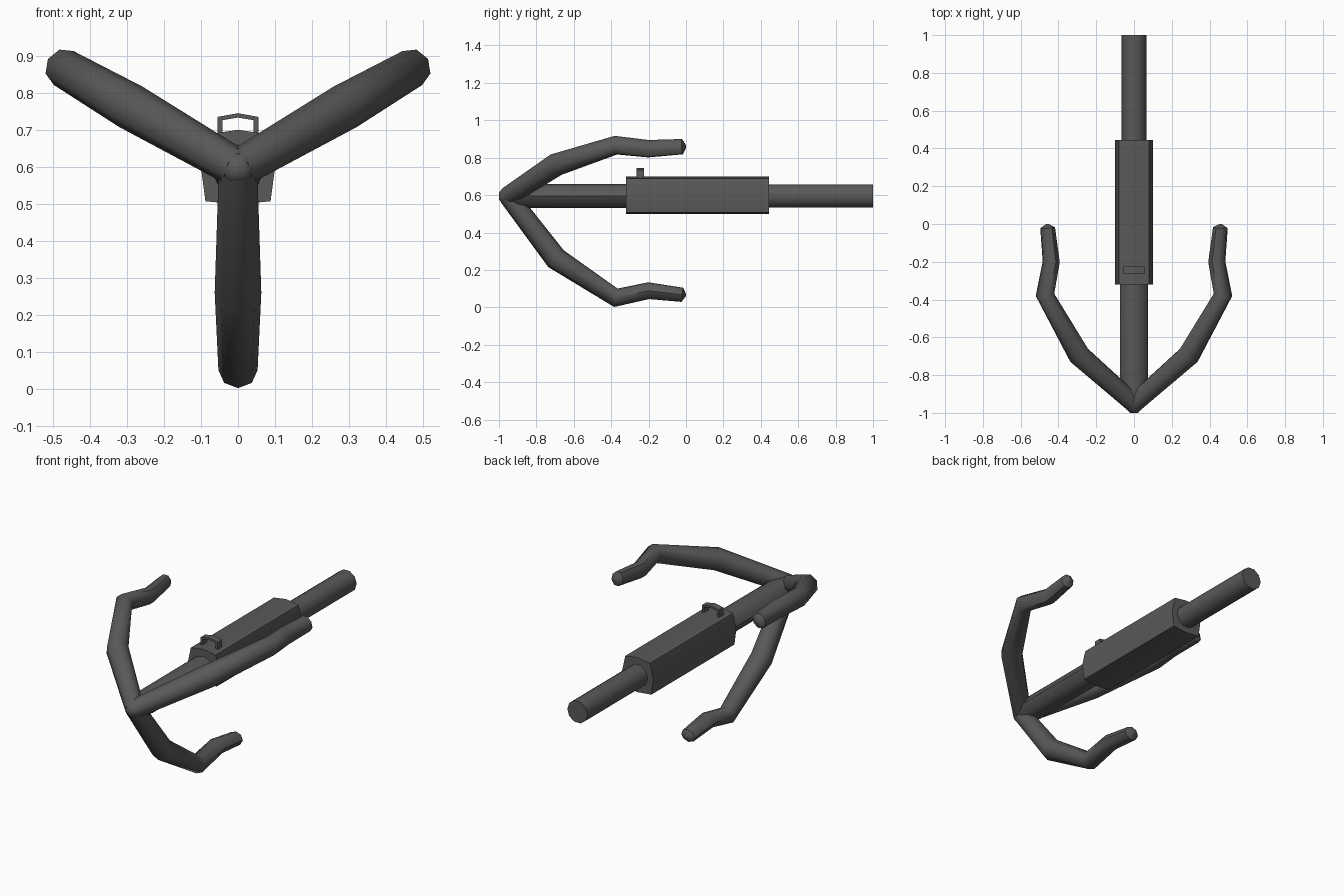
import bpy, bmesh, math
from mathutils import Vector

if "Cube" in bpy.data.objects:
    bpy.data.objects.remove(bpy.data.objects["Cube"])

CZ = 0.595  # height of the central axis

steel = bpy.data.materials.new("dark_steel")
steel.diffuse_color = (0.1, 0.1, 0.1, 1)
steel.use_nodes = True
steel.node_tree.nodes["Principled BSDF"].inputs["Base Color"].default_value = steel.diffuse_color


def loft(name, rings, smooth=None):
    """Skin a closed solid over a list of equal-length rings."""
    bm = bmesh.new()
    loops = [[bm.verts.new(p) for p in r] for r in rings]
    n = len(loops[0])
    for a, b in zip(loops, loops[1:]):
        for i in range(n):
            j = (i + 1) % n
            bm.faces.new((a[i], a[j], b[j], b[i]))
    bm.faces.new(loops[0])
    bm.faces.new(loops[-1])
    bmesh.ops.recalc_face_normals(bm, faces=bm.faces)
    me = bpy.data.meshes.new(name)
    bm.to_mesh(me)
    bm.free()
    me.materials.append(steel)
    ob = bpy.data.objects.new(name, me)
    bpy.context.collection.objects.link(ob)
    if smooth:
        bpy.ops.object.select_all(action='DESELECT')
        ob.select_set(True)
        bpy.context.view_layer.objects.active = ob
        bpy.ops.object.shade_smooth_by_angle(angle=math.radians(smooth))
    return ob


def ellipse(y, rx, rz, n=8):
    return [(rx * math.cos(2 * math.pi * i / n), y, CZ + rz * math.sin(2 * math.pi * i / n))
            for i in range(n)]


# Shaft: front and rear lengths
loft("front_shaft", [ellipse(-0.95, 0.06, 0.055), ellipse(-0.86, 0.075, 0.063),
                     ellipse(-0.3, 0.075, 0.065)], 50)
loft("rear_shaft", [ellipse(0.4, 0.065, 0.065, 10), ellipse(1.0, 0.065, 0.065, 10)], 50)

# Body: bulged square section
half = [(0.0, 0.7), (0.08, 0.688), (0.1, 0.597), (0.088, 0.507), (0.0, 0.498)]
section = half + [(-x, z) for x, z in half[-2:0:-1]]
loft("body", [[(x, y, z) for x, z in section] for y in (-0.32, 0.445)], 30)

# Sight: open frame on top of the body
outer = [(-0.055, 0.68), (-0.055, 0.735), (0, 0.745), (0.055, 0.735), (0.055, 0.68)]
inner = [(-0.042, 0.68), (-0.042, 0.726), (0, 0.733), (0.042, 0.726), (0.042, 0.68)]
loft("sight", [[(a[0], -0.265, a[1]), (a[0], -0.225, a[1]),
                (b[0], -0.225, b[1]), (b[0], -0.265, b[1])] for a, b in zip(outer, inner)])

# Hooks: path of (y, distance from axis, radius, sideways radius)
path = [(-0.95, 0.0, 0.052, 0.052), (-0.695, 0.335, 0.061, 0.063), (-0.375, 0.544, 0.05, 0.053),
        (-0.2, 0.506, 0.045, 0.05), (-0.02, 0.528, 0.038, 0.045), (0.0, 0.53, 0.006, 0.008)]


def hook(name, angle):
    out = Vector((math.cos(angle), 0, math.sin(angle)))
    side = Vector((-math.sin(angle), 0, math.cos(angle)))
    fwd = Vector((0, 1, 0))
    pts = [fwd * p[0] + out * p[1] + Vector((0, 0, CZ)) for p in path]
    rings = []
    for k, p in enumerate(path):
        t = Vector((0, 0, 0))
        if k > 0:
            t += (pts[k] - pts[k - 1]).normalized()
        if k < len(pts) - 1:
            t += (pts[k + 1] - pts[k]).normalized()
        nrm = side.cross(t.normalized())
        rings.append([pts[k] + nrm * p[2] * math.cos(i * math.pi / 4)
                      + side * p[3] * math.sin(i * math.pi / 4) for i in range(8)])
    loft(name, rings, 50)


for name, deg in (("hook_right", 30), ("hook_left", 150), ("hook_bottom", 270)):
    hook(name, math.radians(deg))

# Hub: blunt nose where the hooks meet
loft("hub", [ellipse(-1.0, 0.02, 0.02), ellipse(-0.98, 0.042, 0.042),
             ellipse(-0.94, 0.055, 0.055), ellipse(-0.88, 0.05, 0.05)], 60)
